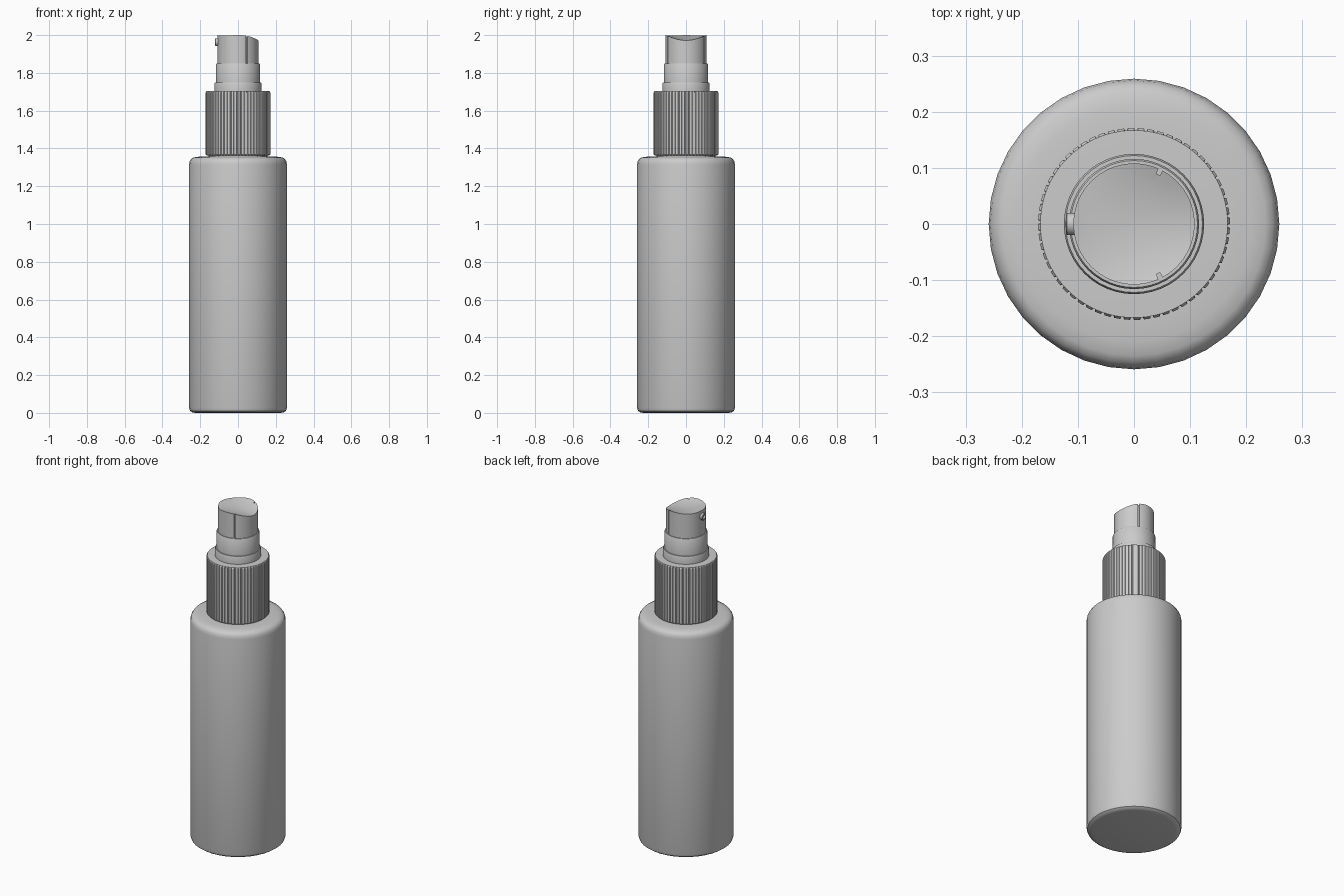
import bpy, bmesh, math
from math import cos, sin, pi, radians

if "Cube" in bpy.data.objects:
    bpy.data.objects.remove(bpy.data.objects["Cube"])


def loft(name, rings, angle=35):
    """Skin a stack of point rings, close both ends and smooth by angle."""
    bm = bmesh.new()
    vs = [[bm.verts.new(p) for p in ring] for ring in rings]
    n = len(vs[0])
    for a, b in zip(vs, vs[1:]):
        for i in range(n):
            j = (i + 1) % n
            bm.faces.new((a[i], a[j], b[j], b[i]))
    bm.faces.new(vs[0][::-1])
    bm.faces.new(vs[-1])
    bmesh.ops.recalc_face_normals(bm, faces=bm.faces)
    me = bpy.data.meshes.new(name)
    bm.to_mesh(me)
    bm.free()
    ob = bpy.data.objects.new(name, me)
    bpy.context.collection.objects.link(ob)
    bpy.ops.object.select_all(action='DESELECT')
    ob.select_set(True)
    bpy.context.view_layer.objects.active = ob
    bpy.ops.object.shade_smooth_by_angle(angle=radians(angle))
    return ob


def lathe(name, profile, sides=48):
    return loft(name, [[(r * cos(2 * pi * i / sides), r * sin(2 * pi * i / sides), z)
                        for i in range(sides)] for r, z in profile])


# Bottle with rounded base and soft shoulder
lathe("bottle_body", [(0.225, 0), (0.243, 0.003), (0.254, 0.011), (0.259, 0.027),
                      (0.259, 1.315), (0.256, 1.332), (0.248, 1.345), (0.235, 1.352),
                      (0.21, 1.356), (0.17, 1.358)], 36)
lathe("bottle_neck", [(0.155, 1.35), (0.155, 1.375)])

# Ribbed screw collar: each rib is a raised land and a narrow groove
RIBS = 60
rib_points = []
for k in range(RIBS):
    for f, groove in ((0.0, 0), (0.62, 0), (0.72, 1), (0.9, 1)):
        rib_points.append((2 * pi * (k + f) / RIBS, groove))


def rib_ring(r, z, depth):
    return [((r - depth * g) * cos(a), (r - depth * g) * sin(a), z) for a, g in rib_points]


loft("ribbed_collar", [rib_ring(0.166, 1.362, 0.0), rib_ring(0.171, 1.367, 0.004),
                       rib_ring(0.171, 1.697, 0.004), rib_ring(0.167, 1.703, 0.0),
                       rib_ring(0.12, 1.704, 0.0)], 25)

# Stepped pump base
lathe("pump_flange", [(0.125, 1.70), (0.125, 1.742), (0.122, 1.75), (0.11, 1.75)])
lathe("pump_sleeve", [(0.116, 1.745), (0.116, 1.846), (0.113, 1.851), (0.10, 1.851)])

# Actuator head: two side slots and a finger dish that deepens towards +x
R = 0.108
SLOTS = (radians(-64), radians(64))
head_points = [(2 * pi * i / 72, 0) for i in range(72)
               if all(abs(math.remainder(2 * pi * i / 72 - s, 2 * pi)) > 0.06 for s in SLOTS)]
for s in SLOTS:
    head_points += [((s + o) % (2 * pi), g)
                    for o, g in ((-0.04, 0), (-0.034, 1), (0.034, 1), (0.04, 0))]
head_points.sort()


def dish(x, y):
    t = min(1, max(0, (x + R) / (2 * R)))
    return 2.0 - 0.028 * t ** 0.8 * (1 - min(1, (y / R) ** 2))


def head_ring(r, z=None, depth=0.0):
    pts = []
    for a, g in head_points:
        x, y = (r - depth * g) * cos(a), (r - depth * g) * sin(a)
        pts.append((x, y, dish(x, y) if z is None else z))
    return pts


loft("actuator_head", [head_ring(R, 1.845, 0.01), head_ring(R, 1.858, 0.01),
                       head_ring(R, None, 0.01)]
     + [head_ring(r) for r in (0.095, 0.078, 0.058, 0.038, 0.018, 0.004)])

# Spray nozzle on the -x side, with a recessed orifice
nozzle = lathe("spray_nozzle", [(0.02, -0.02), (0.02, 0.014), (0.018, 0.016),
                                (0.011, 0.016), (0.009, 0.006)], 24)
nozzle.rotation_euler = (0, -pi / 2, 0)
nozzle.location = (-0.105, 0, 1.963)
